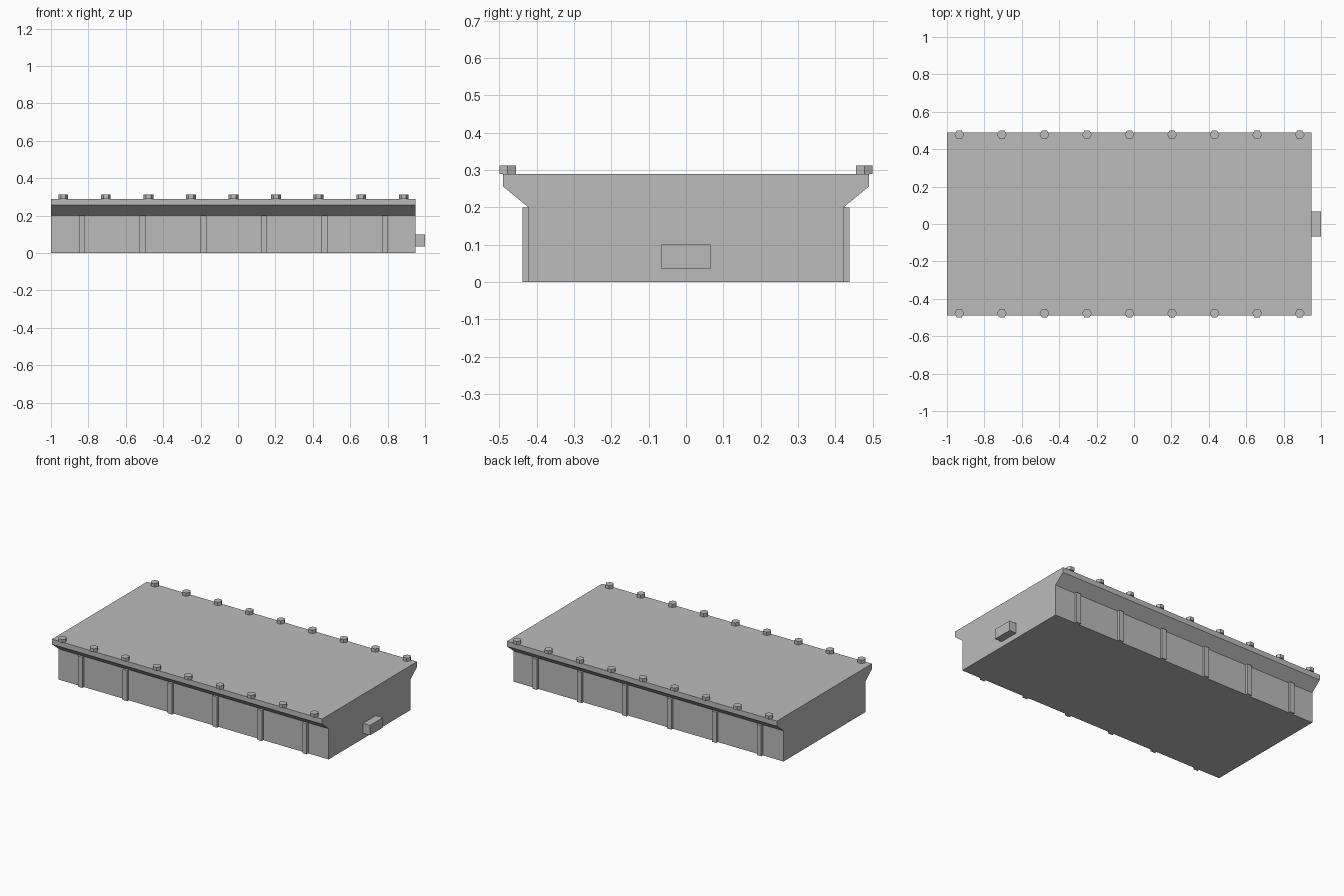
import bpy
import bmesh
import math

cube = bpy.data.objects.get("Cube")
if cube:
    bpy.data.objects.remove(cube, do_unlink=True)

grey = bpy.data.materials.new("plain_grey")
grey.use_nodes = True
grey.diffuse_color = (0.5, 0.5, 0.5, 1)
grey.node_tree.nodes["Principled BSDF"].inputs["Base Color"].default_value = (0.5, 0.5, 0.5, 1)

X_BACK, X_END = -1.0, 0.95   # ends of the body
TOP = 0.29                   # height of the deck
RIB_TOP = 0.20


def add_object(name, bm):
    bmesh.ops.recalc_face_normals(bm, faces=bm.faces)
    mesh = bpy.data.meshes.new(name)
    bm.to_mesh(mesh)
    bm.free()
    mesh.materials.append(grey)
    obj = bpy.data.objects.new(name, mesh)
    bpy.context.collection.objects.link(obj)
    return obj


def box(name, x, y, z):
    """Box from (min, max) ranges on each axis."""
    bm = bmesh.new()
    bmesh.ops.create_cube(bm, size=1)
    for v in bm.verts:
        for i, (low, high) in enumerate((x, y, z)):
            v.co[i] = high if v.co[i] > 0 else low
    return add_object(name, bm)


def bolt(name, x, y):
    """Hexagonal bolt head standing on the deck."""
    bm = bmesh.new()
    bmesh.ops.create_cone(bm, cap_ends=True, segments=6,
                          radius1=0.026, radius2=0.026, depth=0.022)
    angle = 0 if any(abs(v.co.y) < 0.001 for v in bm.verts) else math.radians(30)
    obj = add_object(name, bm)
    obj.rotation_euler.z = angle
    obj.location = (x, y, TOP + 0.011)


# Body: flared cross-section extruded along x
half = [(0.422, 0), (0.422, RIB_TOP), (0.49, 0.256), (0.49, TOP)]
profile = half + [(-y, z) for y, z in reversed(half)]
bm = bmesh.new()
face = bm.faces.new([bm.verts.new((X_BACK, y, z)) for y, z in profile])
ext = bmesh.ops.extrude_face_region(bm, geom=[face])
bmesh.ops.translate(bm, vec=(X_END - X_BACK, 0, 0),
                    verts=[g for g in ext["geom"] if isinstance(g, bmesh.types.BMVert)])
add_object("body", bm)

# Side ribs and bolt heads on both long sides
for side, label in ((-1, "front"), (1, "back")):
    for i in range(6):
        x = -0.834 + 0.3242 * i
        y = sorted((side * 0.415, side * 0.438))
        box(f"{label}_rib_{i + 1}", (x - 0.016, x + 0.016), y, (0, RIB_TOP))
    for i in range(9):
        bolt(f"{label}_bolt_{i + 1}", -0.934 + 0.2275 * i, side * 0.4775)

# Block on the end wall
box("end_block", (X_END - 0.01, 1.0), (-0.066, 0.066), (0.035, 0.10))
